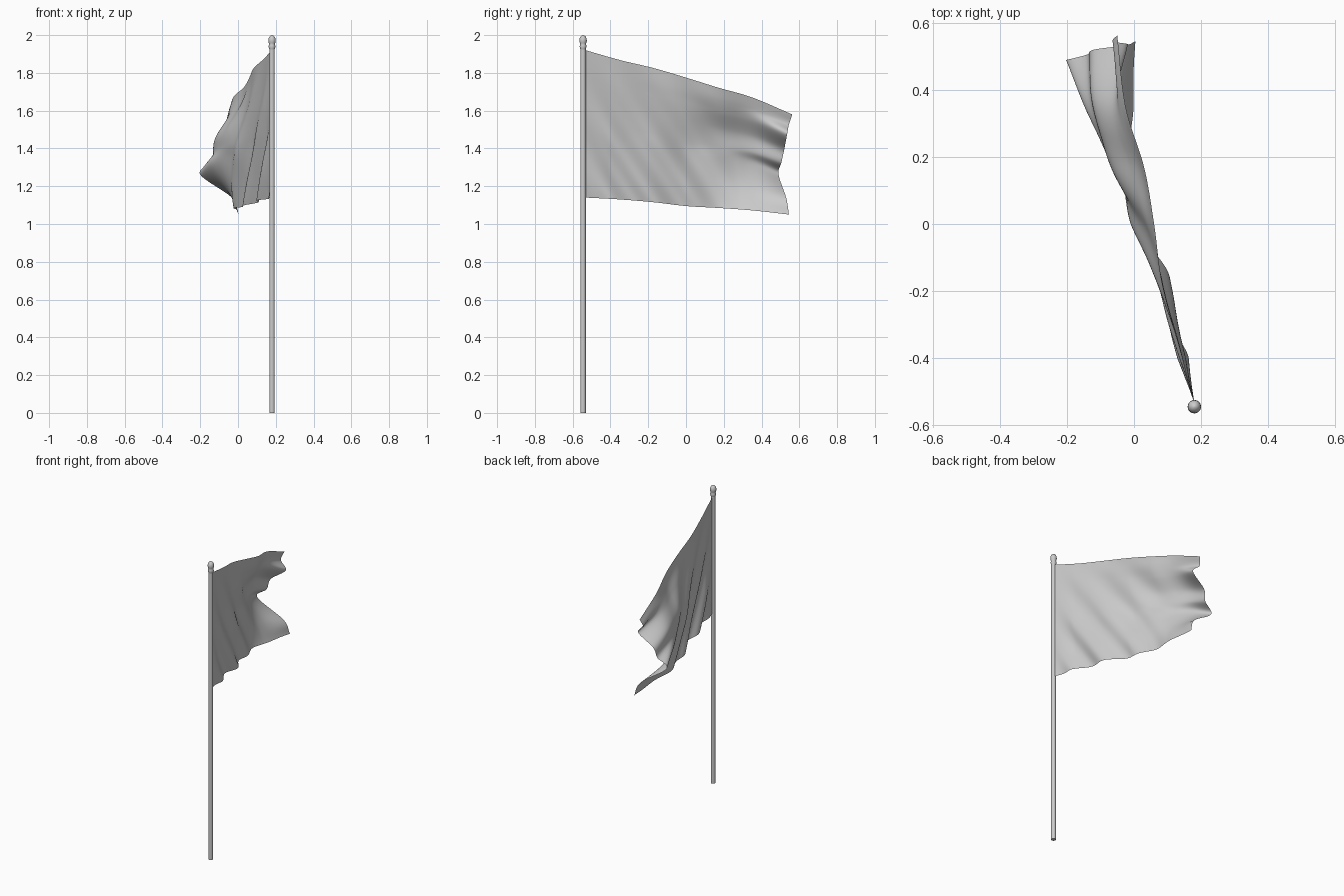
import bpy, math

if "Cube" in bpy.data.objects:
    bpy.data.objects.remove(bpy.data.objects["Cube"])

PX, PY = 0.18, -0.545


def make_object(name, verts, faces, angle):
    mesh = bpy.data.meshes.new(name)
    mesh.from_pydata(verts, [], faces)
    ob = bpy.data.objects.new(name, mesh)
    bpy.context.collection.objects.link(ob)
    bpy.ops.object.select_all(action='DESELECT')
    bpy.context.view_layer.objects.active = ob
    ob.select_set(True)
    bpy.ops.object.shade_smooth_by_angle(angle=math.radians(angle))
    return ob


def lathe(name, profile, n=24):
    verts = [(PX + r * math.cos(2 * math.pi * k / n), PY + r * math.sin(2 * math.pi * k / n), z)
             for r, z in profile for k in range(n)]
    faces = [(i * n + k, i * n + (k + 1) % n, (i + 1) * n + (k + 1) % n, (i + 1) * n + k)
             for i in range(len(profile) - 1) for k in range(n)]
    faces.append(tuple(reversed(range(n))))
    faces.append(tuple(range((len(profile) - 1) * n, len(profile) * n)))
    return make_object(name, verts, faces, 40)


def spline(pts, t):
    """Catmull-Rom through 3D points, t from 0 to 1."""
    n = len(pts) - 1
    i = min(int(t * n), n - 1)
    f = t * n - i
    b, c = pts[i], pts[i + 1]
    a = pts[i - 1] if i > 0 else [2 * p - q for p, q in zip(b, c)]
    d = pts[i + 2] if i + 2 <= n else [2 * q - p for p, q in zip(b, c)]
    return [0.5 * (2 * q + (r - p) * f + (2 * p - 5 * q + 4 * r - s) * f * f
                   + (3 * q - p - 3 * r + s) * f ** 3) for p, q, r, s in zip(a, b, c, d)]


# pole
lathe("pole", [(0.0145, 0), (0.0145, 1.935)])

# finial: collar, neck and acorn tip
lathe("finial", [(0.0145, 1.925), (0.016, 1.930), (0.018, 1.938), (0.017, 1.946), (0.0155, 1.952),
                 (0.017, 1.958), (0.020, 1.968), (0.019, 1.980), (0.014, 1.992), (0.007, 1.998),
                 (0.001, 2.0)])

# flag: sideways offset of the cloth per column (hoist to fly) and row (top to bottom)
ROWS = [0, .1, .2, .35, .48, .6, .83, 1]
COLS = [  # y, top z, bottom z, x per row
    (-.532, 1.92, 1.14, [.18] * 8),
    (-.35, 1.868, 1.13, [.130, .129, .128, .127, .128, .129, .131, .133]),
    (-.17, 1.825, 1.115, [.083, .080, .075, .070, .072, .079, .088, .092]),
    (0, 1.775, 1.095, [.060, .050, .034, .012, .002, .005, .025, .037]),
    (.17, 1.722, 1.085, [.030, .016, -.010, -.058, -.066, -.055, -.03, -.015]),
    (.35, 1.67, 1.072, [-.025, -.042, -.060, -.118, -.125, -.145, -.05, -.003]),
    (.555, 1.58, 1.05, [-.05, -.063, -.02, -.12, -.14, -.2, -.035, 0.003]),
]
FLY_Y = [.563, .545, .535, .52, .505, .49, .53, .545]

grid = []
for c, (y, top, bot, xs) in enumerate(COLS):
    grid.append([(x, FLY_Y[r] if c == 6 else y, top + (bot - top) * ROWS[r])
                 for r, x in enumerate(xs)])

NU, NV = 110, 84
verts = []
for i in range(NU + 1):
    u = i / NU
    column = [spline([grid[c][r] for c in range(7)], u) for r in range(8)]
    for j in range(NV + 1):
        v = j / NV
        x, y, z = spline(column, v)
        # diagonal drape wrinkles, strongest along the lower hoist side
        q = y + 0.16 + (z - 1.12) * 0.67
        fade = min(1, u / 0.12) * max(0.1, 1 - max(0, u - 0.5) / 0.3)
        x += 0.018 * fade * v * math.cos(2 * math.pi * q / 0.23)
        verts.append((x, y, z))
faces = [(i * (NV + 1) + j, i * (NV + 1) + j + 1, (i + 1) * (NV + 1) + j + 1, (i + 1) * (NV + 1) + j)
         for i in range(NU) for j in range(NV)]
make_object("flag_cloth", verts, faces, 80)
